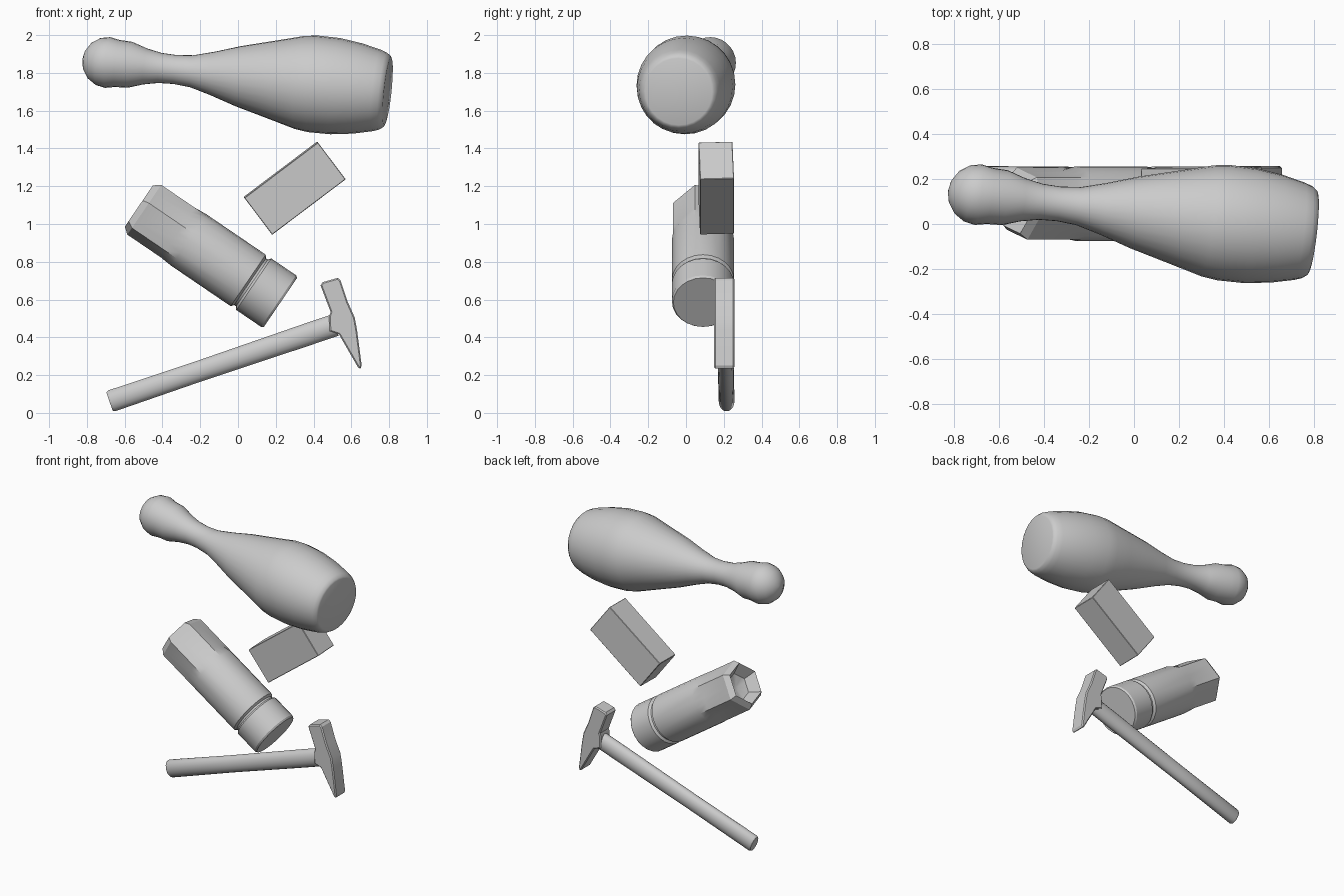
import bpy, bmesh
from math import sin, cos, pi, radians
from mathutils import Vector, Matrix

if "Cube" in bpy.data.objects:
    bpy.data.objects.remove(bpy.data.objects["Cube"])


def finish(name, bm, angle=35):
    bmesh.ops.recalc_face_normals(bm, faces=bm.faces)
    mesh = bpy.data.meshes.new(name)
    bm.to_mesh(mesh)
    bm.free()
    ob = bpy.data.objects.new(name, mesh)
    bpy.context.collection.objects.link(ob)
    bpy.ops.object.select_all(action='DESELECT')
    ob.select_set(True)
    bpy.context.view_layer.objects.active = ob
    bpy.ops.object.shade_smooth_by_angle(angle=radians(angle))
    return ob


def hex_radius(phi):
    """Radius of a unit hexagon with corners at 15 degrees + k * 60."""
    return cos(pi / 6) / cos((phi - radians(15)) % (pi / 3) - pi / 6)


def loft(name, start, end, rings, segs=24, angle=35):
    """Rings along an axis: (distance, front radius, upright radius, hexagon amount)."""
    a = Vector(start)
    d = (Vector(end) - a).normalized()
    e1 = Vector((0, -1, 0))
    e1 = (e1 - d * e1.dot(d)).normalized()
    e2 = e1.cross(d)
    bm = bmesh.new()
    loops = []
    for t, rf, ru, hx in rings:
        loop = []
        for i in range(segs):
            p = 2 * pi * i / segs
            k = 1 + hx * (hex_radius(p) - 1)
            loop.append(bm.verts.new(a + d * t + e1 * (rf * k * cos(p)) + e2 * (ru * k * sin(p))))
        loops.append(loop)
    for l0, l1 in zip(loops, loops[1:]):
        for i in range(segs):
            j = (i + 1) % segs
            bm.faces.new((l0[i], l0[j], l1[j], l1[i]))
    bm.faces.new(loops[0])
    bm.faces.new(loops[-1])
    return finish(name, bm, angle)


# Juggling club / pin: ball head, neck, swelling body, flat base
head = [(-0.135 * cos(radians(a)), 0.135 * sin(radians(a))) for a in (4, 22, 45, 68, 90, 112)]
body = [(0.12, 0.122), (0.20, 0.096), (0.28, 0.080), (0.36, 0.077), (0.45, 0.085),
        (0.56, 0.115), (0.70, 0.160), (0.90, 0.213), (1.03, 0.248), (1.10, 0.257),
        (1.22, 0.256), (1.34, 0.240), (1.44, 0.217), (1.475, 0.205), (1.495, 0.190), (1.50, 0.178)]
loft("pin", (-0.69, 0.13, 1.855), (0.80, -0.04, 1.70),
     [(t, r, r, 0) for t, r in head + body], 28)

# Socket: dished hexagonal end, round barrel, groove, round end piece
socket = [(0.09, 0.02, 1), (0.07, 0.09, 1), (0.00, 0.137, 1), (0.035, 0.165, 1), (0.25, 0.165, 1),
          (0.32, 0.165, 0), (0.70, 0.165, 0), (0.712, 0.150, 0), (0.724, 0.150, 0),
          (0.736, 0.165, 0), (0.895, 0.165, 0), (0.907, 0.157, 0)]
loft("socket", (-0.525, 0.09, 1.095), (0.225, 0.09, 0.585),
     [(t, r, r, h) for t, r, h in socket], 24, 25)

# Plain block
bm = bmesh.new()
bmesh.ops.create_cube(bm, size=1)
bmesh.ops.transform(bm, verts=bm.verts, matrix=(
    Matrix.Translation((0.30, 0.16, 1.19)) @ Matrix.Rotation(radians(-37), 4, 'Y')
    @ Matrix.Rotation(radians(2), 4, 'X') @ Matrix.Diagonal((0.488, 0.180, 0.245, 1))))
bmesh.ops.bevel(bm, geom=list(bm.edges), offset=0.003, segments=1, affect='EDGES')
finish("block", bm, 20)

# Hammer handle, oval in section
loft("hammer_handle", (-0.68, 0.215, 0.060), (0.52, 0.205, 0.467),
     [(0, 0.036, 0.052, 0), (0.012, 0.042, 0.059, 0), (0.5, 0.042, 0.056, 0),
      (1.10, 0.044, 0.060, 0), (1.26, 0.044, 0.060, 0)], 18)

# Hammer head: square striking end above, wedge peen below
outline = [(0.437, 0.675), (0.448, 0.692), (0.528, 0.715), (0.543, 0.702), (0.580, 0.590),
           (0.618, 0.505), (0.630, 0.440), (0.655, 0.250), (0.648, 0.234), (0.636, 0.240),
           (0.535, 0.415), (0.485, 0.432), (0.482, 0.510), (0.490, 0.535)]
bm = bmesh.new()
base = bm.faces.new([bm.verts.new((x, 0.148, z)) for x, z in outline])
ext = bmesh.ops.extrude_face_region(bm, geom=[base])
bmesh.ops.translate(bm, vec=(0, 0.108, 0), verts=[g for g in ext["geom"] if isinstance(g, bmesh.types.BMVert)])
rims = [e for e in bm.edges if abs(e.verts[0].co.y - e.verts[1].co.y) < 1e-4]
bmesh.ops.bevel(bm, geom=rims, offset=0.007, segments=1, affect='EDGES')
finish("hammer_head", bm, 25)
